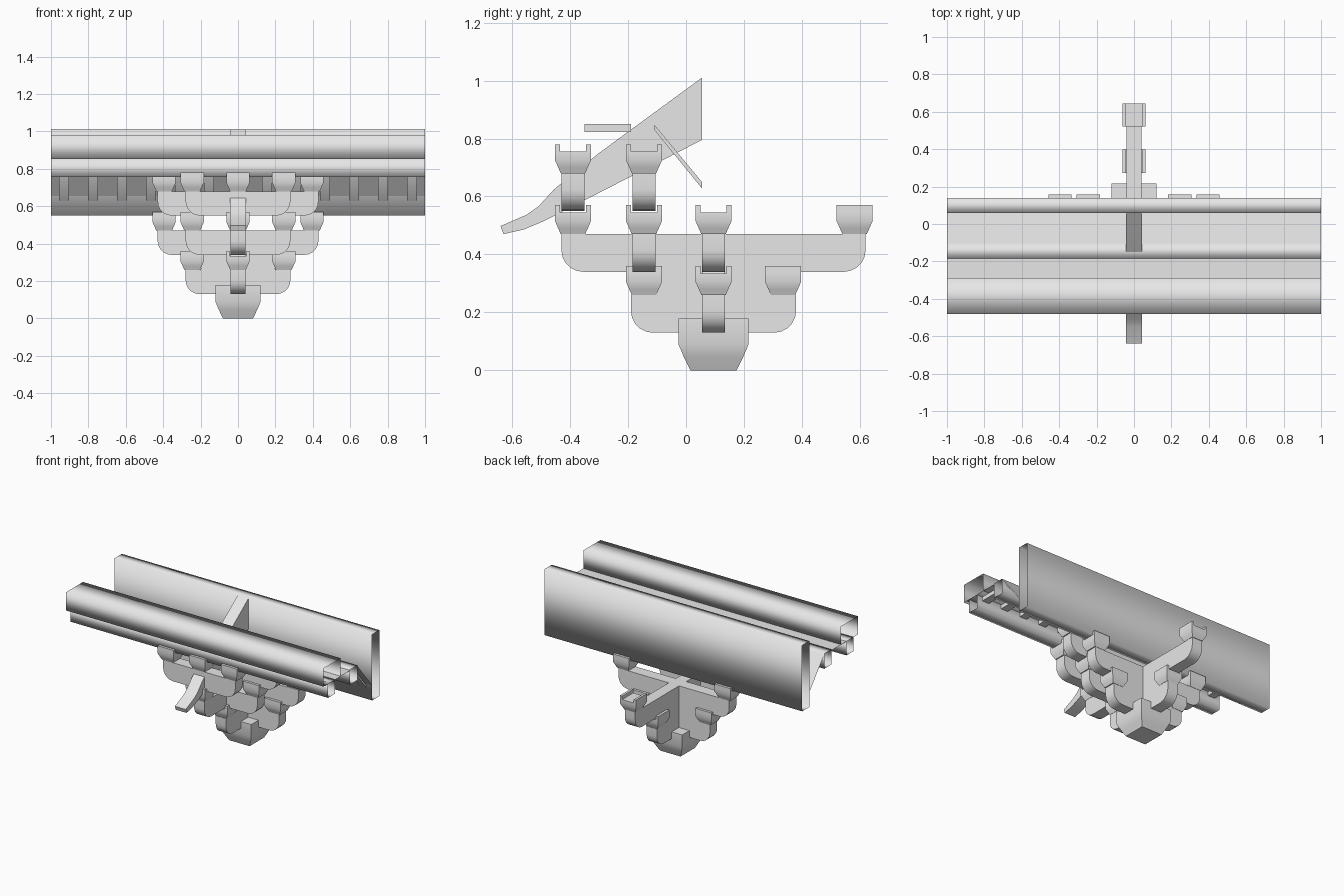
import bpy, bmesh, math
from mathutils import Vector

cube = bpy.data.objects.get("Cube")
if cube:
    bpy.data.objects.remove(cube)

grey = bpy.data.materials.new("plain grey")
grey.use_nodes = True
grey.diffuse_color = (0.8, 0.8, 0.8, 1)
grey.node_tree.nodes["Principled BSDF"].inputs["Base Color"].default_value = (0.8, 0.8, 0.8, 1)


def finish(bm, name, angle=40):
    bmesh.ops.recalc_face_normals(bm, faces=bm.faces)
    mesh = bpy.data.meshes.new(name)
    bm.to_mesh(mesh)
    bm.free()
    mesh.materials.append(grey)
    mesh.shade_smooth()
    mesh.set_sharp_from_angle(angle=math.radians(angle))
    obj = bpy.data.objects.new(name, mesh)
    bpy.context.collection.objects.link(obj)
    return obj


def loft(bm, rings, capped=True):
    """Join rings of points with quads, with or without end caps."""
    loops = [[bm.verts.new(p) for p in ring] for ring in rings]
    for a, b in zip(loops, loops[1:]):
        for i in range(len(a)):
            j = (i + 1) % len(a)
            bm.faces.new((a[i], a[j], b[j], b[i]))
    if capped:
        bm.faces.new(loops[0])
        bm.faces.new(loops[-1])


def rect(cx, cy, hx, hy, z):
    return [(cx + sx * hx, cy + sy * hy, z) for sx, sy in ((-1, -1), (1, -1), (1, 1), (-1, 1))]


def along_x(name, profile, x0, x1, capped=True, angle=40):
    """Extrude a (y, z) profile along x."""
    bm = bmesh.new()
    loft(bm, [[(x, y, z) for y, z in profile] for x in (x0, x1)], capped)
    return finish(bm, name, angle)


# Bearing block: flared body with two lips beside a slot
def block(name, x, y, z, slot):
    bm = bmesh.new()
    loft(bm, [rect(x, y, h, h, z + dz) for dz, h in ((0, .042), (.02, .051), (.045, .062), (.075, .062))])
    for s in (-1, 1):
        off, thin = s * .0535, .0085
        args = (x, y + off, .062, thin) if slot == "x" else (x + off, y, thin, .062)
        loft(bm, [rect(*args, z + dz) for dz in (.075, .1)])
    finish(bm, name)


# Bracket arm: straight top, rounded lower corners, optional raised middle
def arm(name, axis, start, end, fixed, z, raised=False):
    r, h, half = .075, .13, .04
    outline = [(start, z + h)]
    for i in range(6):
        a = math.radians(18 * i)
        outline.append((start + r * (1 - math.cos(a)), z + r * (1 - math.sin(a))))
    for i in range(6):
        a = math.radians(18 * (5 - i))
        outline.append((end - r * (1 - math.cos(a)), z + r * (1 - math.sin(a))))
    outline.append((end, z + h))
    if raised:
        outline += [(end - .08, z + h), (end - .1, z + .21), (start + .1, z + .21), (start + .08, z + h)]

    def place(t, side, zz):
        return (t, fixed + side, zz) if axis == "x" else (fixed + side, t, zz)
    bm = bmesh.new()
    loft(bm, [[place(t, s, zz) for t, zz in outline] for s in (-half, half)])
    finish(bm, name)


WALL, MID, FRONT = .095, -.145, -.39
LEVELS = (.13, .34, .55)

# Base block
bm = bmesh.new()
loft(bm, [rect(0, WALL, h, h, z) for z, h in ((0, .08), (.045, .102), (.09, .121), (.178, .121))])
finish(bm, "base_block")

# Cross arms with a block near each end
for name, level, y, half in (("wall_arm_lower", 0, WALL, .28), ("wall_arm_upper", 1, WALL, .43),
                             ("middle_arm_lower", 1, MID, .28), ("middle_arm_upper", 2, MID, .43),
                             ("front_arm", 2, FRONT, .28)):
    z = LEVELS[level]
    arm(name, "x", -half, half, y, z, raised=level == 0)
    for side, s in (("left", 1), ("right", -1)):
        block(f"{name}_block_{side}", s * (half - .035), y, z + .13, "x")

# Projecting arms and their blocks
arm("projecting_arm_lower", "y", -.19, .38, 0, LEVELS[0], raised=True)
arm("projecting_arm_upper", "y", -.43, .62, 0, LEVELS[1])
block("lower_front_block", 0, MID, .26, "y")
block("lower_back_block", 0, .335, .26, "y")
block("upper_front_block", 0, FRONT, .47, "x")
block("upper_back_block", 0, .582, .47, "y")
block("top_front_block", 0, FRONT, .68, "x")

# Slanted lever with a curved beak
lever = [(.055, 1.01), (-.30, .75), (-.455, .625), (-.51, .565), (-.55, .537), (-.64, .498),
         (-.63, .47), (-.56, .486), (-.49, .515), (.055, .795)]
along_x("slanted_lever", lever, -.042, .042)


# Long open-ended beams and the wall board
def beam(name, y0, y1, z0, z1):
    along_x(name, [(y0, z0), (y1, z0), (y1, z1), (y0, z1)], -1, 1, capped=False, angle=100)


beam("front_tie_beam", -.43, -.35, .755, .853)
beam("middle_tie_beam", -.185, -.105, .755, .86)
beam("eave_purlin", -.48, -.29, .853, .98)
beam("wall_board", .06, .14, .55, 1.013)


# Ceiling sheets with slats beneath them
def sheet(name, a, b):
    bm = bmesh.new()
    bm.faces.new([bm.verts.new(p) for p in ((-1, *a), (1, *a), (1, *b), (-1, *b))])
    finish(bm, name)


sheet("flat_ceiling", (-.35, .854), (-.185, .854))
sheet("sloped_ceiling", (-.105, .856), (.06, .655))
for k in range(-6, 7):
    x = k * .155
    along_x("flat_slat", [(-.35, .823), (-.19, .823), (-.19, .85), (-.35, .85)], x - .027, x + .027)
    along_x("sloped_slat", [(-.108, .828), (.055, .628), (.055, .65), (-.108, .846)], x - .027, x + .027)
